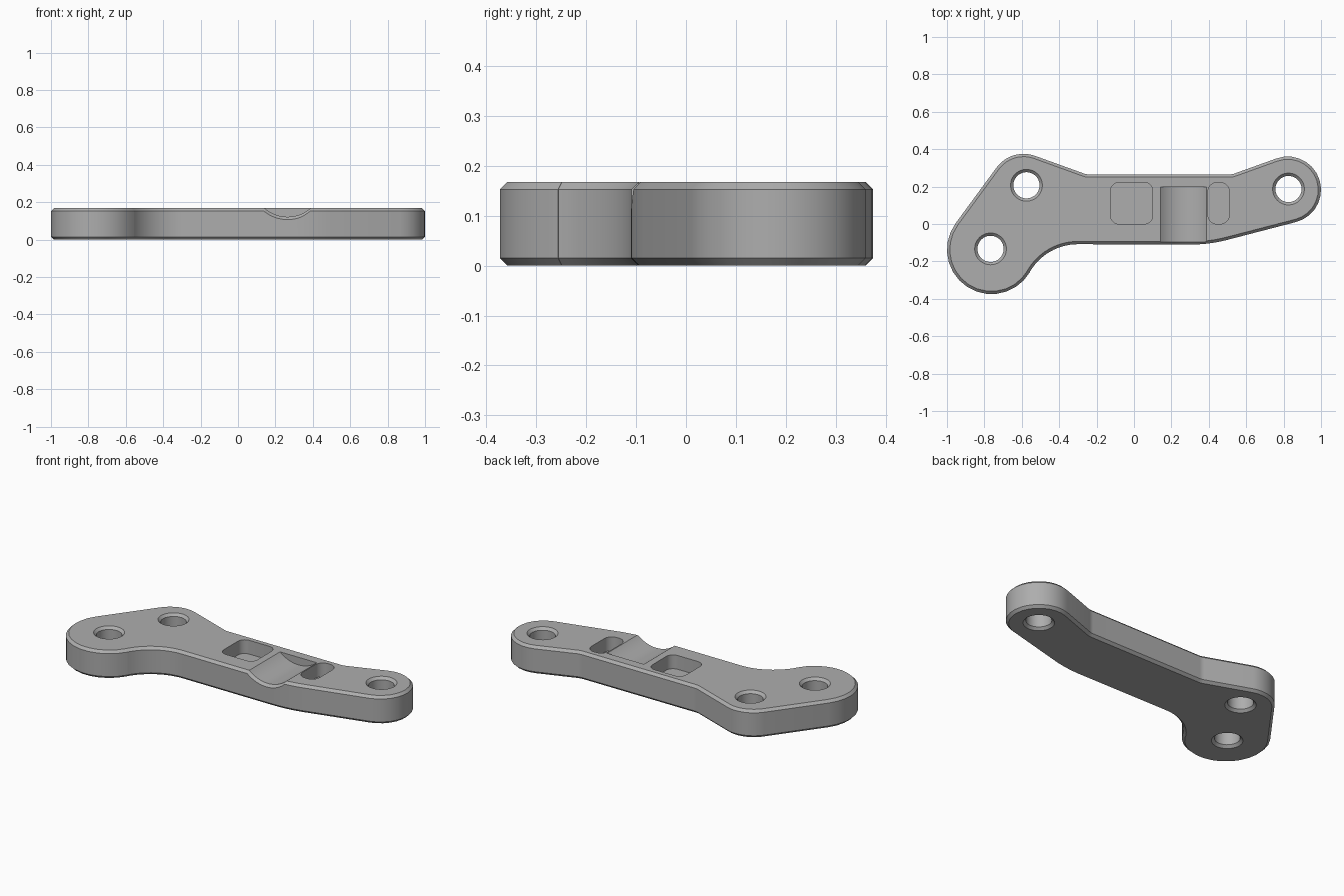
import bpy, bmesh, math
from mathutils import Vector, Matrix

if "Cube" in bpy.data.objects:
    bpy.data.objects.remove(bpy.data.objects["Cube"])

HEIGHT, CHAMFER = 0.168, 0.015

grey = bpy.data.materials.new("plain_grey")
grey.use_nodes = True
COLOUR = (0.42, 0.42, 0.42, 1)
grey.diffuse_color = COLOUR
grey.node_tree.nodes["Principled BSDF"].inputs["Base Color"].default_value = COLOUR


def outline(circles, inset=0.0, steps=14):
    """Counter-clockwise outline of arcs joined by tangents; a negative radius is a hollow."""
    arcs = [(Vector((x, y)), r, r - inset) for x, y, r in circles]
    normals = []
    for i, (c, r, _) in enumerate(arcs):
        c2, r2, _ = arcs[(i + 1) % len(arcs)]
        d = c2 - c
        k = max(-1, min(1, (r - r2) / d.length))
        d.normalize()
        n = d * k + Vector((d.y, -d.x)) * math.sqrt(1 - k * k)
        normals.append(math.atan2(n.y, n.x))
    points = []
    for i, (c, r, radius) in enumerate(arcs):
        start, sweep = normals[i - 1], normals[i] - normals[i - 1]
        sweep = sweep % math.tau if r > 0 else -((-sweep) % math.tau)
        for j in range(steps + 1):
            a = start + sweep * j / steps
            points.append(c + radius * Vector((math.cos(a), math.sin(a))))
    return points


def loft(name, rings):
    """Closed solid from matching rings of 3D points."""
    bm = bmesh.new()
    loops = [[bm.verts.new(p) for p in ring] for ring in rings]
    for a, b in zip(loops, loops[1:]):
        for i in range(len(a)):
            j = (i + 1) % len(a)
            bm.faces.new((a[i], a[j], b[j], b[i]))
    bm.faces.new(loops[0][::-1])
    bm.faces.new(loops[-1])
    bmesh.ops.remove_doubles(bm, verts=bm.verts, dist=1e-5)
    bmesh.ops.recalc_face_normals(bm, faces=bm.faces)
    mesh = bpy.data.meshes.new(name)
    bm.to_mesh(mesh)
    bm.free()
    mesh.materials.append(grey)
    ob = bpy.data.objects.new(name, mesh)
    bpy.context.collection.objects.link(ob)
    return ob


def turned(name, profile, matrix, sides=48):
    """Solid of revolution from (radius, height) pairs."""
    angles = [math.tau * i / sides for i in range(sides)]
    return loft(name, [[matrix @ Vector((r * math.cos(a), r * math.sin(a), h))
                        for a in angles] for r, h in profile])


def pocket(name, x0, x1, y0, y1, r, floor):
    """Rounded rectangular recess cutter."""
    corners = [(x1 - r, y0 + r, r), (x1 - r, y1 - r, r), (x0 + r, y1 - r, r), (x0 + r, y0 + r, r)]
    flat = outline(corners, steps=8)
    return loft(name, [[p.to_3d() + Vector((0, 0, z)) for p in flat] for z in (floor, HEIGHT + 0.1)])


# Plate outline: right lobe, back edge, two left lobes, front hollow, front sweep
PLATE = [(0.822, 0.183, 0.178), (0.51, 0.345, -0.08), (-0.24, 0.345, -0.08),
         (-0.59, 0.195, 0.18), (-0.762, -0.137, 0.238), (-0.3, -0.405, -0.297),
         (0.3, 0.69, 0.8)]
levels = [(0, CHAMFER), (CHAMFER, 0), (HEIGHT - CHAMFER, 0), (HEIGHT, CHAMFER)]
plate = loft("bracket_plate", [[p.to_3d() + Vector((0, 0, z)) for p in outline(PLATE, inset)]
                               for z, inset in levels])

# Bolt holes, chamfered at both ends
cutters = []
R = 0.07
flare = R + 2 * CHAMFER
hole = [(flare, -CHAMFER), (R, CHAMFER), (R, HEIGHT - CHAMFER), (flare, HEIGHT + CHAMFER)]
for x, y in [(0.826, 0.187), (-0.575, 0.207), (-0.767, -0.133)]:
    cutters.append(turned("hole_cutter", hole, Matrix.Translation((x, y, 0))))

# Round cross groove with a flared front lip
G = 0.187
along_y = Matrix.Translation((0.265, 0, 0.122 + G)) @ Matrix.Rotation(-math.pi / 2, 4, 'X')
cutters.append(turned("groove_cutter", [(G + 0.045, -0.14), (G, -0.095), (G, 0.197)], along_y, 96))

# Pockets either side of the groove
cutters.append(pocket("pocket_cutter", -0.125, 0.1, 0, 0.222, 0.045, 0.085))
cutters.append(pocket("pocket_cutter", 0.395, 0.51, 0, 0.222, 0.05, 0.085))

bpy.context.view_layer.objects.active = plate
plate.select_set(True)
for cutter in cutters:
    cutter.hide_render = True
    mod = plate.modifiers.new("cut", 'BOOLEAN')
    mod.operation, mod.solver, mod.object = 'DIFFERENCE', 'EXACT', cutter
    bpy.ops.object.modifier_apply(modifier=mod.name)
    bpy.data.objects.remove(cutter)

bpy.ops.object.shade_smooth_by_angle(angle=math.radians(30))
